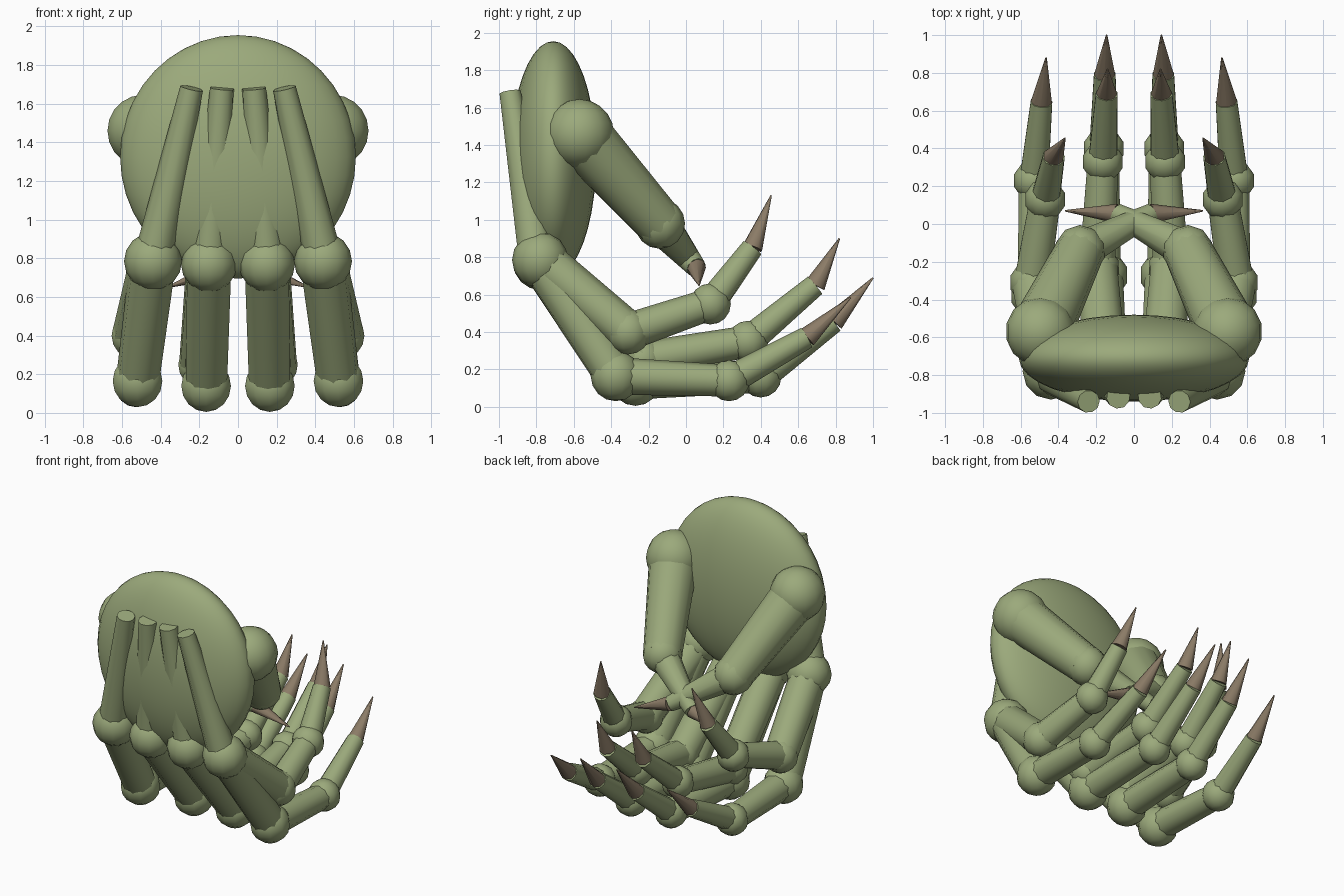
import bpy, math
from mathutils import Vector, Matrix

if "Cube" in bpy.data.objects:
    bpy.data.objects.remove(bpy.data.objects["Cube"])


def material(name, color):
    m = bpy.data.materials.new(name)
    m.diffuse_color = color
    m.use_nodes = True
    m.node_tree.nodes["Principled BSDF"].inputs["Base Color"].default_value = m.diffuse_color
    return m


SKIN = material("green_skin", (0.33, 0.40, 0.20, 1))
CLAW = material("claw_horn", (0.26, 0.20, 0.135, 1))


def finish(name, mat):
    ob = bpy.context.object
    ob.name = name
    ob.data.materials.append(mat)
    bpy.ops.object.shade_smooth_by_angle(angle=math.radians(50))
    return ob


def ball(name, p, r, seg=10, rings=8):
    bpy.ops.mesh.primitive_uv_sphere_add(segments=seg, ring_count=rings, radius=r, location=p)
    return finish(name, SKIN)


def tube(name, a, b, r1, r2, mat=SKIN, sides=10):
    a, b = Vector(a), Vector(b)
    d = b - a
    bpy.ops.mesh.primitive_cone_add(vertices=sides, radius1=r1, radius2=r2, depth=d.length)
    ob = finish(name, mat)
    ob.matrix_world = Matrix.Translation((a + b) / 2) @ d.to_track_quat('Z', 'Y').to_matrix().to_4x4()
    return ob


# flattened palm
palm = ball("palm", (0, -0.71, 1.325), 1, 32, 20)
palm.scale = (0.61, 0.23, 0.63)

# knuckle, middle joint, end joint, claw base, claw tip
FINGERS = {
    "outer_upper": [(.44, -.78, .79), (.54, -.31, .40), (.47, .13, .55), (.425, .355, .85), (.365, .455, 1.13)],
    "outer_lower": [(.44, -.78, .79), (.52, -.375, .165), (.53, .23, .14), (.49, .645, .37), (.465, .88, .585)],
    "inner_lower": [(.15, -.78, .775), (.165, -.27, .14), (.16, .40, .16), (.155, .79, .455), (.145, 1.0, .69)],
    "inner_upper": [(.15, -.78, .775), (.195, -.23, .25), (.165, .33, .35), (.145, .69, .65), (.14, .82, .90)],
}

for side, s in (("right", 1), ("left", -1)):
    def fl(p):
        return (p[0] * s, p[1], p[2])

    # fingers
    for fname, pts in FINGERS.items():
        k, j1, j2, cb, tip = [fl(p) for p in pts]
        n = f"{side}_{fname}"
        big = 0.135 if "lower" in fname else 0.12
        tube(n + "_finger_base", k, j1, 0.12, 0.112)
        ball(n + "_middle_joint", j1, big)
        tube(n + "_finger_middle", j1, j2, 0.10, 0.085)
        ball(n + "_end_joint", j2, 0.11)
        tube(n + "_finger_end", j2, cb, 0.08, 0.06)
        tube(n + "_claw", cb, tip, 0.056, 0.004, CLAW, 8)

    # knuckles and the tendons running up the front of the palm
    ball(side + "_outer_knuckle", fl((.44, -.78, .785)), 0.15, 12, 8)
    ball(side + "_inner_knuckle", fl((.15, -.78, .77)), 0.145, 12, 8)
    tube(side + "_outer_tendon", fl((.44, -.80, .80)), fl((.24, -.94, 1.68)), 0.10, 0.06)
    tube(side + "_inner_tendon", fl((.15, -.79, .80)), fl((.083, -.915, 1.68)), 0.095, 0.063)

    # thumb crossing over the centre line
    root, mid = fl((.495, -.57, 1.46)), fl((.285, -.14, .98))
    cb, tip = fl((-.09, .055, .745)), fl((-.365, .07, .65))
    ball(side + "_thumb_root", root, 0.185, 14, 10)
    tube(side + "_thumb_base", root, mid, 0.165, 0.13, sides=12)
    ball(side + "_thumb_joint", mid, 0.135)
    tube(side + "_thumb_end", mid, cb, 0.105, 0.055)
    tube(side + "_thumb_claw", cb, tip, 0.052, 0.004, CLAW, 8)
